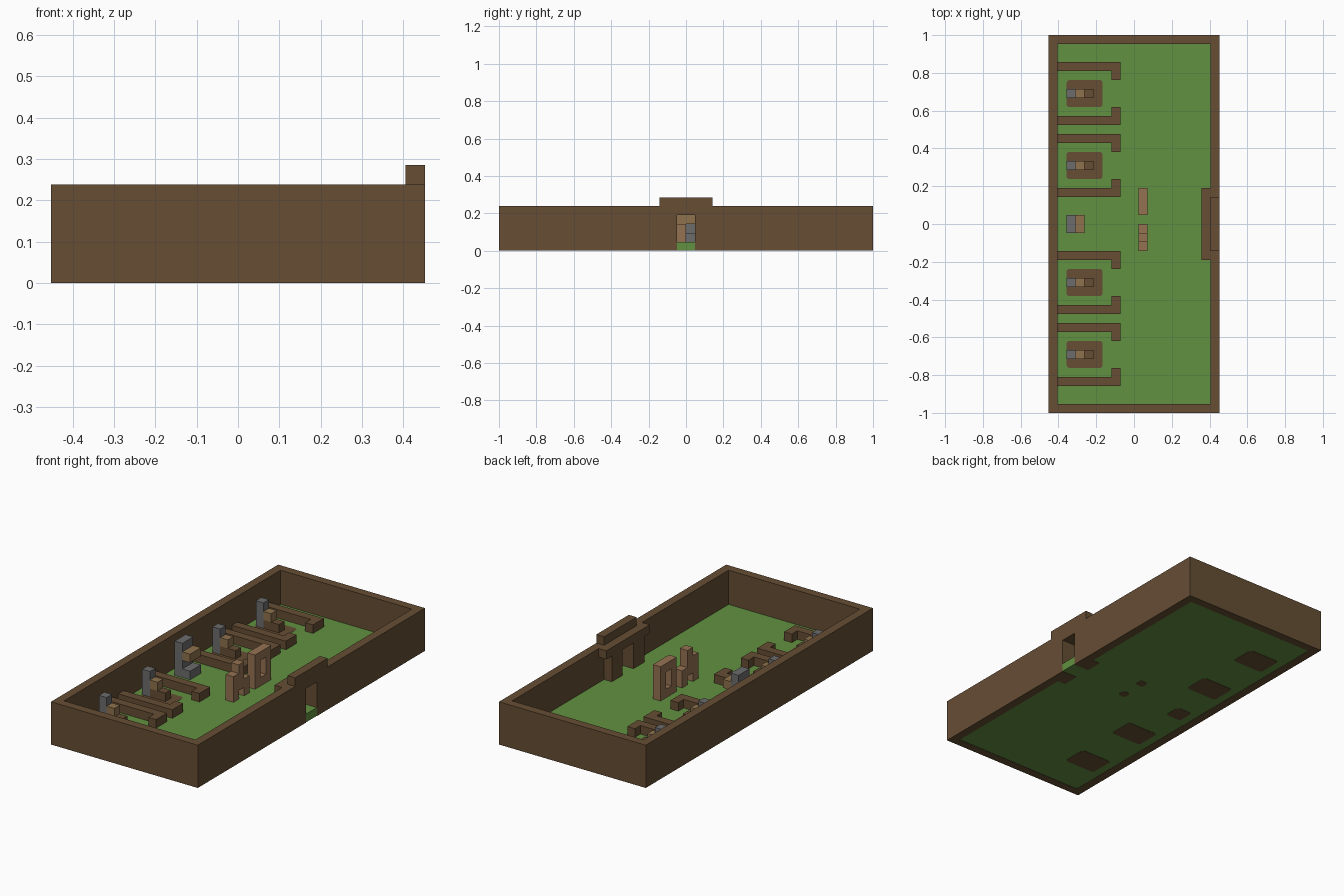
import bpy
import bmesh

if "Cube" in bpy.data.objects:
    bpy.data.objects.remove(bpy.data.objects["Cube"], do_unlink=True)

U = 1 / 21  # one block


def material(name, color):
    m = bpy.data.materials.new(name)
    m.use_nodes = True
    m.diffuse_color = (*color, 1)
    m.node_tree.nodes["Principled BSDF"].inputs["Base Color"].default_value = (*color, 1)
    return m


BROWN = material("earth brown", (0.133, 0.075, 0.034))
GREEN = material("grass green", (0.122, 0.283, 0.054))
TAN = material("light tan", (0.275, 0.168, 0.075))
WOOD = material("warm wood", (0.3, 0.17, 0.085))
GREY = material("stone grey", (0.15, 0.15, 0.155))


def blocks(name, mat, boxes, chamfer=0):
    """One object made of boxes given as block-unit ranges in x, y and z."""
    bm = bmesh.new()
    for x, y, z in boxes:
        verts = bmesh.ops.create_cube(bm, size=1)["verts"]
        for v in verts:
            for i, (a, b) in enumerate((x, y, z)):
                v.co[i] = (min(a, b) if v.co[i] < 0 else max(a, b)) * U
    if chamfer:
        upright = [e for e in bm.edges
                   if abs(e.verts[0].co.z - e.verts[1].co.z) > 0.01]
        bmesh.ops.bevel(bm, geom=upright, offset=chamfer, segments=1,
                        affect='EDGES')
    mesh = bpy.data.meshes.new(name)
    bm.to_mesh(mesh)
    bm.free()
    mesh.materials.append(mat)
    ob = bpy.data.objects.new(name, mesh)
    bpy.context.collection.objects.link(ob)
    return ob


# Grass floor, running out through the doorway
blocks("grass_floor", GREEN, [
    ((-8.5, 8.5), (-20, 20), (0.03, 1)),
    ((8.5, 9.5), (-1, 1), (0.03, 1)),
])

# Outer walls, with a door gap on the left side
blocks("outer_walls", BROWN, [
    ((-9.5, -8.5), (-21, 21), (0, 5)),
    ((-8.5, 9.5), (-21, -20), (0, 5)),
    ((-8.5, 9.5), (20, 21), (0, 5)),
    ((8.5, 9.5), (-20, -1), (0, 5)),
    ((8.5, 9.5), (1, 20), (0, 5)),
    ((8.5, 9.5), (-1, 1), (4, 5)),
])

# Gate: raised cap, inner beam and its two pillars
blocks("gate_cap", BROWN, [((8.5, 9.5), (-3, 3), (5, 6))])
blocks("gate_beam", BROWN, [((7.5, 8.5), (-4, 4), (4, 5))])
for side, s in (("front", -1), ("back", 1)):
    blocks(f"gate_pillar_{side}", BROWN, [((7.5, 8.5), (s, 3 * s), (0, 4))])

# Four stalls: hooked side rails, a bare earth patch and a small pedestal
for side, s in (("front", -1), ("back", 1)):
    for row, c in (("inner", 6.5), ("outer", 14.5)):
        tag = f"{side}_{row}"
        for rail, d in (("near", -1), ("far", 1)):
            blocks(f"stall_rail_{tag}_{rail}", BROWN, [
                ((-8.5, -1.5), (s * (c + 2.5 * d), s * (c + 3.5 * d)), (1, 2)),
                ((-2.5, -1.5), (s * (c + 1.5 * d), s * (c + 2.5 * d)), (1, 2)),
            ])
        y = (s * c - 0.5, s * c + 0.5)
        blocks(f"earth_patch_{tag}", BROWN,
               [((-7.5, -3.5), (s * c - 1.5, s * c + 1.5), (0, 1.02))], 0.01)
        blocks(f"pedestal_column_{tag}", GREY, [((-7.5, -6.5), y, (1, 4))])
        blocks(f"pedestal_shelf_{tag}", TAN, [((-6.5, -5.5), y, (2, 3))])
        blocks(f"pedestal_step_{tag}", BROWN, [((-6.5, -4.5), y, (1, 2))])

# Large central pedestal
blocks("main_column", GREY, [((-7.5, -6.5), (-1, 1), (1, 5))])
blocks("main_step", GREY, [((-6.5, -5.5), (-1, 1), (1, 2))])
blocks("main_shelf", TAN, [((-6.5, -5.5), (-1, 1), (3, 4))])
blocks("main_footing", BROWN, [((-7.5, -5.5), (-1, 1), (0, 0.9))], 0.01)

# Wooden open frame and stepped posts in the middle of the yard
mid = (0.5, 1.5)
blocks("wooden_frame", WOOD, [
    (mid, (1, 2), (1, 5)),
    (mid, (3, 4), (1, 5)),
    (mid, (2, 3), (1, 2)),
    (mid, (2, 3), (4, 5)),
])
blocks("stepped_posts", WOOD, [
    (mid, (-3, -2), (1, 4)),
    (mid, (-2, -1), (2, 5)),
    (mid, (-1, 0), (1, 3)),
])
for name, y in (("frame", 2), ("post", -1)):
    blocks(f"{name}_footing", BROWN, [(mid, (y, y + 1), (0, 0.9))], 0.01)
